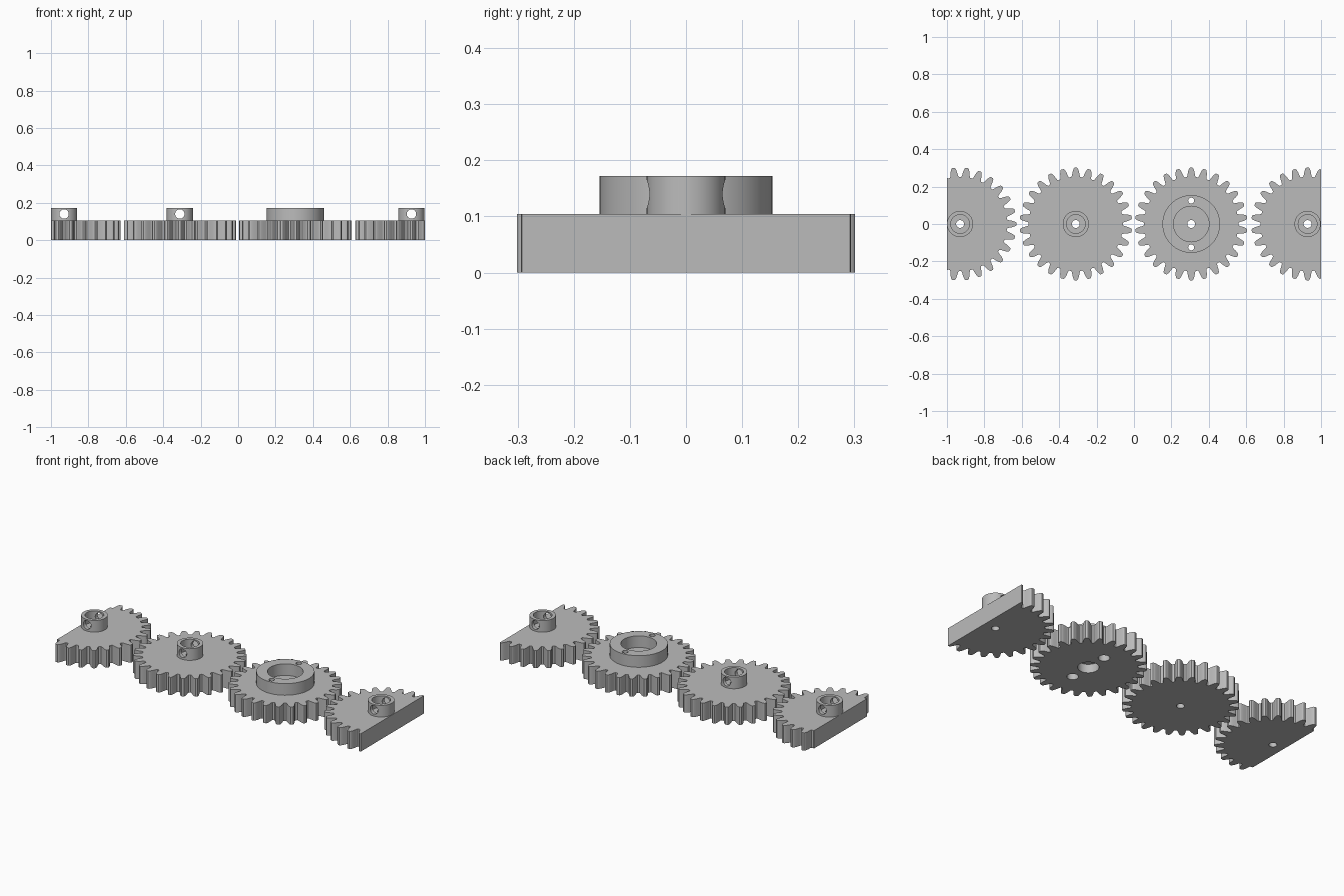
import bpy, bmesh, math
from mathutils import Matrix

cube = bpy.data.objects.get("Cube")
if cube:
    bpy.data.objects.remove(cube, do_unlink=True)

TEETH = 26
GEAR_TOP = 0.104
HUB_TOP = 0.172
# One tooth flank: radius and half angle in degrees, from root to tip
FLANK = [(0.252, 5.6), (0.255, 5.0), (0.263, 4.4), (0.280, 3.5),
         (0.292, 2.6), (0.298, 2.0), (0.301, 1.2)]

grey = bpy.data.materials.new("plain grey")
grey.use_nodes = True
colour = (0.5, 0.5, 0.5, 1)
grey.diffuse_color = colour
grey.node_tree.nodes["Principled BSDF"].inputs["Base Color"].default_value = colour


def add_object(name, bm):
    mesh = bpy.data.meshes.new(name)
    bmesh.ops.recalc_face_normals(bm, faces=bm.faces[:])
    bm.to_mesh(mesh)
    bm.free()
    mesh.materials.append(grey)
    obj = bpy.data.objects.new(name, mesh)
    bpy.context.collection.objects.link(obj)
    return obj


def cylinder(name, x, y, radius, bottom, top, along_y=False):
    bm = bmesh.new()
    bmesh.ops.create_cone(bm, cap_ends=True, segments=64, radius1=radius,
                          radius2=radius, depth=top - bottom)
    obj = add_object(name, bm)
    turn = Matrix.Rotation(math.pi / 2, 4, 'X') if along_y else Matrix()
    mid = (bottom + top) / 2
    obj.data.transform(Matrix.Translation((x, y, mid)) @ turn)
    return obj


def cross_hole(x, z, radius):
    hole = cylinder("cross_hole", x, 0, radius, -0.2, 0.2, True)
    hole.data.transform(Matrix.Translation((0, 0, z)))
    return hole


def outer_block(side):
    bm = bmesh.new()
    bmesh.ops.create_cube(bm, size=1)
    obj = add_object("trim_block", bm)
    obj.data.transform(Matrix.Translation((side * 1.5, 0, 0)))
    return obj


def cut(obj, cutters):
    """Subtract the cutters, keep the resulting mesh, remove the cutters."""
    for cutter in cutters:
        cutter.hide_render = True
        mod = obj.modifiers.new("cut", 'BOOLEAN')
        mod.operation = 'DIFFERENCE'
        mod.solver = 'EXACT'
        mod.object = cutter
    graph = bpy.context.evaluated_depsgraph_get()
    graph.update()
    result = bpy.data.meshes.new_from_object(obj.evaluated_get(graph))
    obj.modifiers.clear()
    obj.data = result
    for cutter in cutters:
        bpy.data.objects.remove(cutter, do_unlink=True)
    bpy.ops.object.select_all(action='DESELECT')
    obj.select_set(True)
    bpy.context.view_layer.objects.active = obj
    bpy.ops.object.shade_smooth_by_angle(angle=math.radians(32))


def gear_blank(name, x, first_tooth):
    bm = bmesh.new()
    ring = []
    for i in range(TEETH):
        centre = first_tooth + i * math.tau / TEETH
        outline = [(r, -a) for r, a in FLANK] + [(r, a) for r, a in reversed(FLANK)]
        for r, a in outline:
            t = centre + math.radians(a)
            ring.append(bm.verts.new((x + r * math.cos(t), r * math.sin(t), 0)))
    face = bm.faces.new(ring)
    grown = bmesh.ops.extrude_face_region(bm, geom=[face])["geom"]
    top = [v for v in grown if isinstance(v, bmesh.types.BMVert)]
    bmesh.ops.translate(bm, verts=top, vec=(0, 0, GEAR_TOP))
    return add_object(name, bm)


def shaft_hole(x):
    return cylinder("shaft_hole", x, 0, 0.021, -0.1, 0.3)


# Three gears with a small set-screw hub; the end ones are trimmed flat
for name, x, side, phase in [("right_end", -0.93, -1, 0),
                             ("right_middle", -0.311, 0, math.pi / 2),
                             ("left_end", 0.928, 1, math.pi / 2)]:
    gear = gear_blank(name + "_gear", x, phase)
    cutters = [shaft_hole(x)]
    if side:
        cutters.append(outer_block(side))
    cut(gear, cutters)
    hub = cylinder(name + "_hub", x, 0, 0.07, GEAR_TOP - 0.003, HUB_TOP)
    cut(hub, [cylinder("bore", x, 0, 0.05, 0, 0.3), cross_hole(x, 0.14, 0.025)])

# Gear with the wide collar, screw holes and recesses underneath
x = 0.306
gear = gear_blank("left_middle_gear", x, math.pi / 2)
cutters = [shaft_hole(x), cylinder("recess", x, 0, 0.055, -0.1, 0.05)]
for y in (-0.125, 0.125):
    cutters += [cylinder("screw_hole", x, y, 0.016, -0.1, 0.3),
                cylinder("screw_recess", x, y, 0.03, -0.1, 0.05)]
cut(gear, cutters)
collar = cylinder("left_middle_collar", x, 0, 0.154, GEAR_TOP - 0.003, HUB_TOP)
cut(collar, [cylinder("bore", x, 0, 0.095, 0, 0.3)] +
    [cylinder("screw_hole", x, y, 0.016, 0, 0.3) for y in (-0.125, 0.125)])
